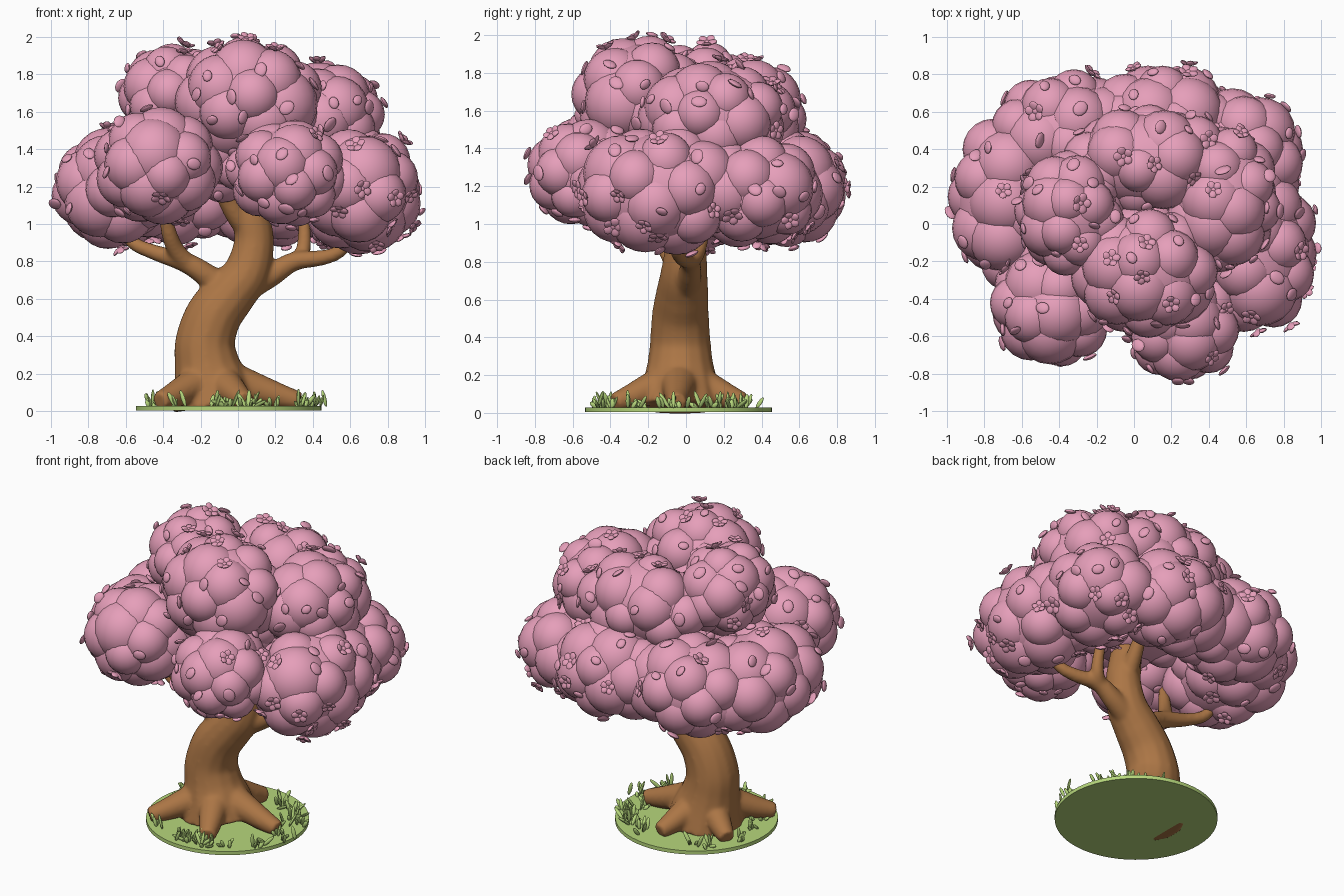
import bpy, bmesh, math, random
from mathutils import Vector, Matrix, Euler

random.seed(7)
cube = bpy.data.objects.get("Cube")
if cube:
    bpy.data.objects.remove(cube, do_unlink=True)


def material(name, rgb):
    m = bpy.data.materials.new(name)
    m.use_nodes = True
    colour = (*rgb, 1)
    m.diffuse_color = colour
    m.node_tree.nodes["Principled BSDF"].inputs["Base Color"].default_value = colour
    return m


PINK = material("blossom pink", (0.79, 0.345, 0.49))
BARK = material("bark brown", (0.41, 0.18, 0.06))
GREEN = material("grass green", (0.47, 0.68, 0.2))


def add_object(name, mesh, mat):
    obj = bpy.data.objects.new(name, mesh)
    mesh.materials.clear()
    mesh.materials.append(mat)
    bpy.context.collection.objects.link(obj)
    return obj


def finish(name, bm, mat):
    mesh = bpy.data.meshes.new(name)
    bm.to_mesh(mesh)
    bm.free()
    obj = add_object(name, mesh, mat)
    bpy.ops.object.select_all(action='DESELECT')
    obj.select_set(True)
    bpy.context.view_layer.objects.active = obj
    bpy.ops.object.shade_smooth_by_angle(angle=math.radians(50))


def blob(bm, centre, size, rot=None, u=12, v=8):
    """Ellipsoid of half-sizes `size`, turned by matrix `rot`."""
    m = Matrix.Translation(centre) @ (rot or Matrix()) @ Matrix.Diagonal((*size, 1))
    bmesh.ops.create_uvsphere(bm, u_segments=u, v_segments=v, radius=1, matrix=m)


# Trunk, roots and branches: tapered tubes (x, y, z, radius) fused together
TRUNK = [(-.12, -.03, .03, .24), (-.135, -.03, .12, .215), (-.165, -.03, .25, .178),
         (-.175, -.03, .37, .162), (-.13, -.03, .51, .152), (-.04, -.02, .63, .14),
         (.045, -.01, .74, .125), (.085, 0, .9, .108), (.07, 0, 1.05, .1), (.05, 0, 1.35, .06)]
BRANCHES = [
    [(.0, -.02, .62, .075), (-.13, -.04, .7, .068), (-.27, -.06, .79, .056),
     (-.45, -.04, .85, .042), (-.57, 0, .91, .036), (-.64, .05, 1.05, .026)],
    [(-.26, -.06, .78, .052), (-.33, -.1, .86, .048), (-.37, -.15, .96, .042), (-.4, -.2, 1.12, .03)],
    [(.04, 0, .66, .08), (.18, .02, .73, .064), (.3, .02, .8, .052),
     (.45, -.02, .82, .042), (.55, -.05, .86, .036), (.65, -.08, .98, .026)],
    [(.29, .02, .79, .048), (.35, .07, .87, .04), (.35, .12, 1.1, .028)],
    [(.08, 0, .95, .075), (-.02, -.05, 1.07, .06), (-.12, -.12, 1.25, .04)],
    [(.08, .02, .9, .06), (.1, .12, 1.02, .05), (.12, .25, 1.2, .03)],
]
ROOT_TIPS = [(.04, -.38), (.33, -.05), (-.02, .31), (-.41, .15), (-.42, -.34)]


def tube(curve, points):
    """Smooth path through the points as a round bevelled spline."""
    pts = [Vector(p) for p in points]
    pts = [2 * pts[0] - pts[1]] + pts + [2 * pts[-1] - pts[-2]]
    path = []
    for a, b, c, d in zip(pts, pts[1:], pts[2:], pts[3:]):
        for k in range(8):
            t = k / 8
            path.append(b + (c - a) * (t / 2) + (2 * a - 5 * b + 4 * c - d) * (t * t / 2)
                        + (3 * b - a - 3 * c + d) * (t ** 3 / 2))
    path.append(pts[-2])
    spline = curve.splines.new('POLY')
    spline.points.add(len(path) - 1)
    for sp, p in zip(spline.points, path):
        sp.co = (p[0], p[1], p[2], 1)
        sp.radius = p[3]


curve = bpy.data.curves.new("tubes", 'CURVE')
curve.dimensions = '3D'
curve.bevel_depth = 1
curve.bevel_resolution = 5
curve.use_fill_caps = True
for points in [TRUNK] + BRANCHES:
    tube(curve, points)
for x, y in ROOT_TIPS:
    start, tip = Vector((-.13, -.03)), Vector((x, y))
    profile = [(.15, .16, .12), (.5, .12, .085), (.75, .085, .068), (1, .055, .05)]
    tube(curve, [(*start.lerp(tip, t), z, r) for t, z, r in profile])
helper = bpy.data.objects.new("tubes", curve)
bpy.context.collection.objects.link(helper)
bpy.context.view_layer.update()
wood = bpy.data.meshes.new_from_object(helper.evaluated_get(bpy.context.evaluated_depsgraph_get()))
bpy.data.objects.remove(helper, do_unlink=True)
trunk = add_object("trunk_and_branches", wood, BARK)
remesh = trunk.modifiers.new("fuse", 'REMESH')
remesh.mode = 'VOXEL'
remesh.voxel_size = 0.011
remesh.use_smooth_shade = True
smooth = trunk.modifiers.new("soften", 'SMOOTH')
smooth.factor = 0.5
smooth.iterations = 14

# Canopy: clumps of overlapping balls, given as (centre, half-sizes)
CLUMPS = {
    "top_front": ((.06, -.25, 1.66), (.4, .36, .345)),
    "top_right": ((-.34, .06, 1.68), (.3, .34, .29)),
    "top_left": ((.47, .14, 1.56), (.32, .4, .31)),
    "top_back": ((.08, .34, 1.58), (.46, .3, .31)),
    "front_right": ((-.43, -.43, 1.31), (.35, .34, .32)),
    "front_left": ((.26, -.53, 1.27), (.33, .32, .29)),
    "left": ((.65, -.13, 1.18), (.34, .47, .35)),
    "back_left": ((.56, .34, 1.18), (.36, .39, .31)),
    "back": ((.15, .54, 1.19), (.42, .32, .32)),
    "back_right": ((-.36, .48, 1.2), (.42, .35, .32)),
    "right": ((-.64, .13, 1.19), (.36, .49, .33)),
    "core": ((0, 0, 1.36), (.45, .45, .26)),
}
balls = []
for name, (centre, half) in CLUMPS.items():
    bm = bmesh.new()
    centre, half = Vector(centre), Vector(half)
    blob(bm, centre, half * .85, u=24, v=14)
    count, spin = 22, random.uniform(0, math.tau)
    for i in range(count):
        z = 1 - (2 * i + 1) / count
        ang = spin + i * math.pi * (3 - math.sqrt(5))
        w = math.sqrt(1 - z * z)
        d = Vector((w * math.cos(ang), w * math.sin(ang), z))
        r = min(half) * random.uniform(.42, .6)
        c = centre + Vector(k * (h - r) for k, h in zip(d, half))
        blob(bm, c, (r, r, r), u=20, v=12)
        balls.append((c, r))
    finish("canopy_" + name, bm, PINK)

# Loose petals and five-petal flowers scattered over the outer canopy
petals, flowers, spots = bmesh.new(), bmesh.new(), []
for attempt in range(8000):
    if len(spots) >= 170:
        break
    c, r = random.choice(balls)
    d = Vector(random.gauss(0, 1) for k in range(3)).normalized()
    p = c + d * r
    if any((p - c2).length < r2 * .999 for c2, r2 in balls if c2 != c):
        continue
    if (p - Vector((0, 0, 1.35))).dot(d) < .15 or any((p - q).length < .1 for q in spots):
        continue
    spots.append(p)
    turn = d.to_track_quat('Z', 'Y').to_matrix().to_4x4() @ Matrix.Rotation(random.uniform(0, 6), 4, 'Z')
    if len(spots) % 3:
        s = random.uniform(.032, .046)
        tilt = Matrix.Rotation(random.gauss(0, .45), 4, 'X')
        blob(petals, p + d * .012, (s, s * .8, .013), turn @ tilt)
    else:
        s = random.uniform(.022, .028)
        blob(flowers, p + d * .014, (s * .7, s * .7, .013), turn)
        for k in range(5):
            leaf = turn @ Matrix.Rotation(k * math.tau / 5, 4, 'Z')
            out = leaf @ Vector((s * 1.05, 0, .02))
            cup = Matrix.Rotation(random.uniform(-.6, -.1), 4, 'Y')
            blob(flowers, p + out, (s * 1.1, s * .95, .01), leaf @ cup, 8, 6)
finish("loose_petals", petals, PINK)
finish("flowers", flowers, PINK)

# Round lawn with tufts of grass
LAWN_CENTRE = Vector((-.05, -.04, .016))
bm = bmesh.new()
bmesh.ops.create_cone(bm, cap_ends=True, segments=64, radius1=.495, radius2=.495, depth=.024,
                      matrix=Matrix.Translation(LAWN_CENTRE))
finish("lawn", bm, GREEN)
bm = bmesh.new()
for i in range(26):
    ang, dist = random.uniform(0, math.tau), random.uniform(.33, .47)
    base = LAWN_CENTRE + Vector((dist * math.cos(ang), dist * math.sin(ang), .008))
    for k in range(5):
        h = random.uniform(.035, .1)
        rot = Euler((random.gauss(0, .45), random.gauss(0, .45), random.uniform(0, 6))).to_matrix().to_4x4()
        foot = base + Vector((random.gauss(0, .02), random.gauss(0, .02), 0))
        blob(bm, foot + rot @ Vector((0, 0, h / 2)), (.013, .009, h / 2), rot, 8, 6)
finish("grass_tufts", bm, GREEN)
